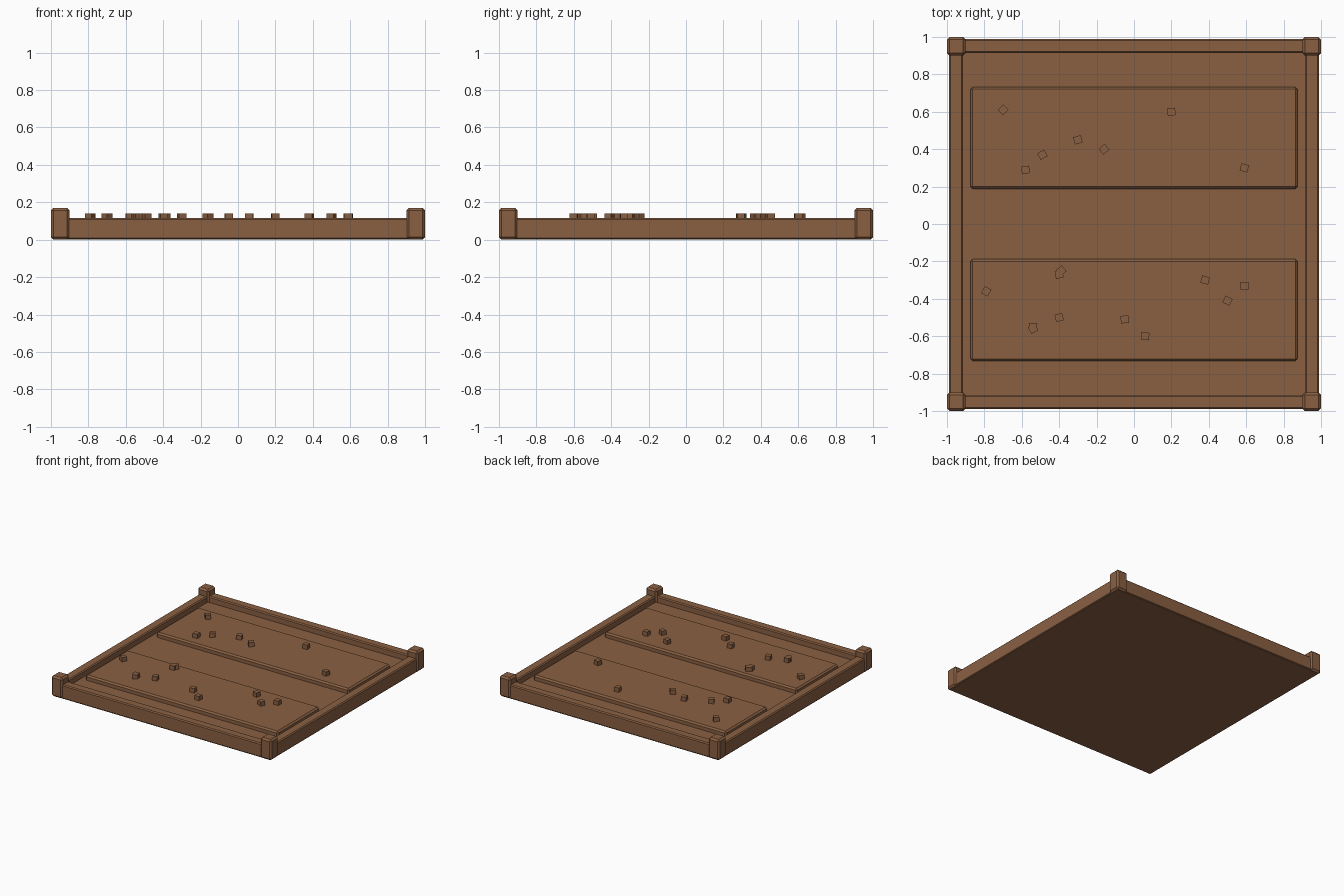
import bpy
from math import radians

cube = bpy.data.objects.get("Cube")
if cube:
    bpy.data.objects.remove(cube, do_unlink=True)

# One wood-and-soil brown
brown = bpy.data.materials.new("warm brown")
brown.use_nodes = True
COLOUR = (0.254, 0.117, 0.055, 1)
brown.diffuse_color = COLOUR
brown.node_tree.nodes["Principled BSDF"].inputs["Base Color"].default_value = COLOUR


def box(name, x, y, low, high, width, depth, bevel=0.0, turn=0):
    """Box centred on x, y, spanning low to high, with chamfered edges."""
    bpy.ops.mesh.primitive_cube_add(size=1, location=(x, y, (low + high) / 2))
    part = bpy.context.object
    part.name = name
    part.scale = (width, depth, high - low)
    bpy.ops.object.transform_apply(location=False, rotation=False, scale=True)
    part.rotation_euler.z = radians(turn)
    part.data.materials.append(brown)
    if bevel:
        chamfer = part.modifiers.new("chamfer", "BEVEL")
        chamfer.width = bevel
        chamfer.segments = 1
    return part


# Soil base filling the frame
base = box("soil_base", 0, 0, 0, 0.065, 1.97, 1.97)

# Frame rails
RAIL, EDGE, TOP = 0.075, 0.952, 0.115
for side, name in ((-1, "front"), (1, "back")):
    box(name + "_rail", 0, side * EDGE, 0, TOP, 1.9, RAIL, 0.008)
for side, name in ((-1, "right"), (1, "left")):
    box(name + "_rail", side * EDGE, 0, 0, TOP, RAIL, 1.9, 0.008)

# Corner posts
for sx, side in ((-1, "right"), (1, "left")):
    for sy, end in ((-1, "front"), (1, "back")):
        box(f"{end}_{side}_post", sx * 0.95, sy * 0.95, 0, 0.17, 0.1, 0.1, 0.014)

# Raised planting beds
BED_TOP = 0.105
for sy, end in ((-1, "front"), (1, "back")):
    box(end + "_bed", 0, sy * 0.46, 0.03, BED_TOP, 1.75, 0.545, 0.012)

# Small clods scattered on the beds: x, y, turn
CLODS = (
    (-0.7, 0.61, 45), (0.2, 0.6, 5), (-0.3, 0.45, 15), (-0.16, 0.4, 40),
    (-0.49, 0.37, 30), (-0.58, 0.29, 5), (0.59, 0.3, -15),
    (-0.79, -0.36, 60), (-0.39, -0.25, 40), (-0.4, -0.27, 10),
    (0.38, -0.3, -15), (0.59, -0.33, 0), (0.5, -0.41, -25),
    (-0.4, -0.5, 15), (-0.54, -0.55, 0), (-0.54, -0.56, 30),
    (-0.05, -0.51, 5), (0.06, -0.6, -5),
)
for x, y, turn in CLODS:
    box("soil_clod", x, y, BED_TOP - 0.01, 0.14, 0.042, 0.04, 0, turn)
